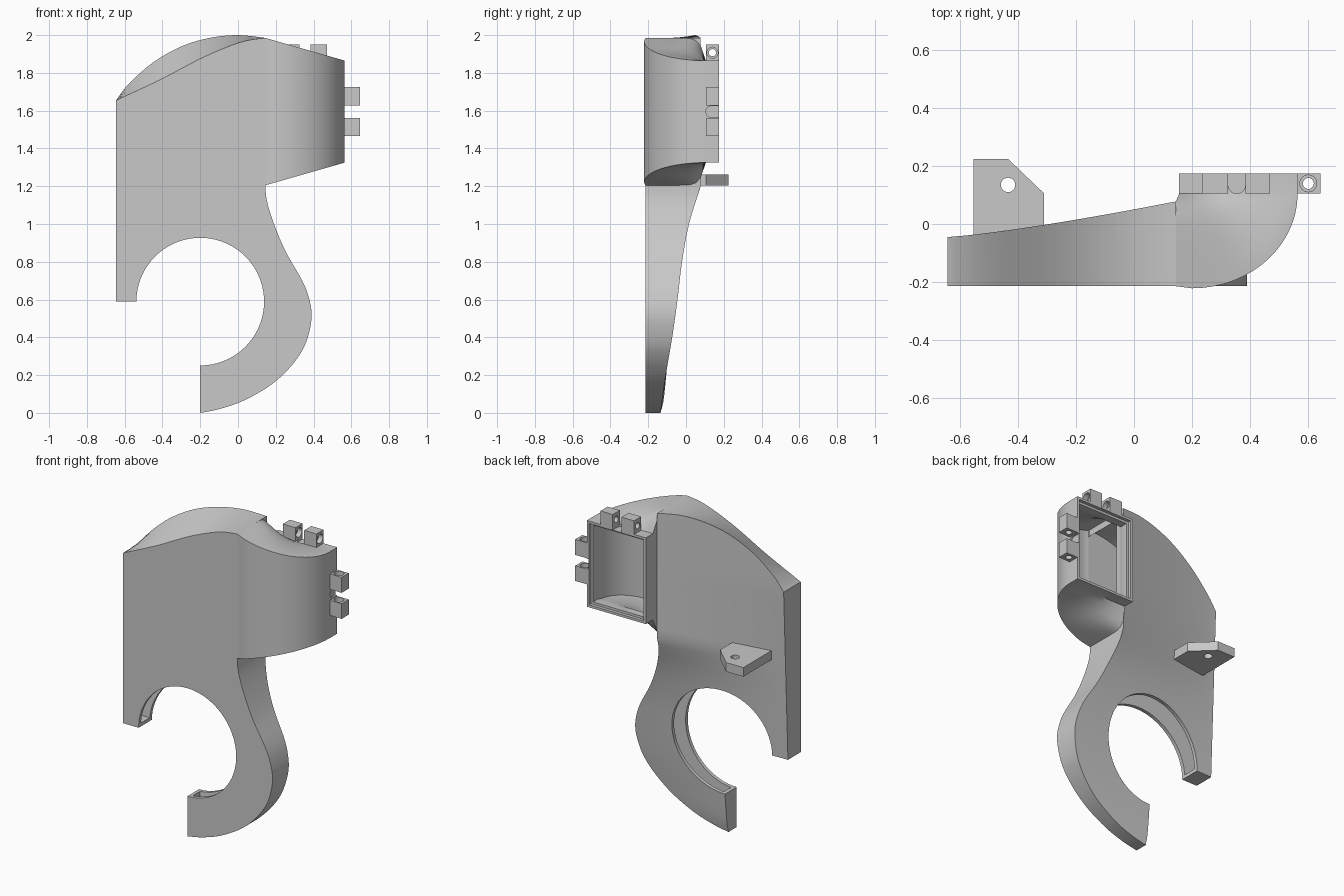
import bpy, bmesh, math
from mathutils import Vector

if "Cube" in bpy.data.objects:
    bpy.data.objects.remove(bpy.data.objects["Cube"])

GREY = (0.58, 0.58, 0.58, 1)
mat = bpy.data.materials.new("plain grey")
mat.use_nodes = True
mat.diffuse_color = GREY
mat.node_tree.nodes["Principled BSDF"].inputs["Base Color"].default_value = GREY


# ---------- helpers ----------
def finish(name, bm):
    bmesh.ops.recalc_face_normals(bm, faces=bm.faces)
    me = bpy.data.meshes.new(name)
    bm.to_mesh(me)
    bm.free()
    ob = bpy.data.objects.new(name, me)
    me.materials.append(mat)
    bpy.context.collection.objects.link(ob)
    return ob


def activate(ob):
    bpy.ops.object.select_all(action="DESELECT")
    ob.select_set(True)
    bpy.context.view_layer.objects.active = ob


def cut(ob, cutter):
    mod = ob.modifiers.new("cut", "BOOLEAN")
    mod.operation, mod.solver, mod.object = "DIFFERENCE", "EXACT", cutter
    activate(ob)
    bpy.ops.object.modifier_apply(modifier=mod.name)
    bpy.data.objects.remove(cutter)


def smooth(ob):
    activate(ob)
    bpy.ops.object.shade_smooth_by_angle(angle=math.radians(30))


def spline(pts, steps=5):
    p = [pts[0], *pts, pts[-1]]
    out = []
    for a, b, c, d in zip(p, p[1:], p[2:], p[3:]):
        for k in range(steps):
            t = k / steps
            out.append(tuple(0.5 * (2 * q + (r - o) * t + (2 * o - 5 * q + 4 * r - s) * t * t
                                    + (3 * q - o - 3 * r + s) * t ** 3)
                             for o, q, r, s in zip(a, b, c, d)))
    return out + [pts[-1]]


def interp(curve, v):
    if v <= curve[0][0]:
        return curve[0][1]
    for (a, fa), (b, fb) in zip(curve, curve[1:]):
        if v <= b:
            return fa + (fb - fa) * (v - a) / (b - a)
    return curve[-1][1]


def arc(cx, cy, rx, ry, a0, a1, n):
    return [(cx + rx * math.cos(math.radians(a0 + (a1 - a0) * i / n)),
             cy + ry * math.sin(math.radians(a0 + (a1 - a0) * i / n))) for i in range(n + 1)]


def prism(name, pts, axis, lo, hi):
    """Extrude a flat outline along an axis."""
    place = {"x": lambda p, h: (h, *p), "y": lambda p, h: (p[0], h, p[1]),
             "z": lambda p, h: (*p, h)}[axis]
    bm = bmesh.new()
    rings = [[bm.verts.new(place(p, h)) for p in pts] for h in (lo, hi)]
    for ring in rings:
        bm.faces.new(ring)
    for i in range(len(pts)):
        j = (i + 1) % len(pts)
        bm.faces.new((rings[0][i], rings[0][j], rings[1][j], rings[1][i]))
    return finish(name, bm)


def box(name, x, y, z):
    return prism(name, [(x[0], y[0]), (x[1], y[0]), (x[1], y[1]), (x[0], y[1])], "z", *z)


def rod(axis, a, b, r, lo, hi):
    return prism("cutter", arc(a, b, r, r, 0, 345, 23), axis, lo, hi)


# ---------- hollow main plate ----------
FRONT, JOIN, WALL = -0.215, 0.145, 0.022
dome = spline([(-0.645, 1.655), (-0.58, 1.74), (-0.45, 1.855), (-0.3, 1.94),
               (-0.15, 1.985), (0, 2.0), (JOIN, 1.985)])
brow = spline([(-0.645, 1.655), (-0.5, 1.722), (-0.38, 1.78), (-0.2, 1.875),
               (-0.05, 1.94), (0.05, 1.972), (JOIN, 1.985)])
neck = spline([(JOIN, 1.205), (0.15, 1.14), (0.17, 1.06), (0.21, 0.95), (0.26, 0.84),
               (0.34, 0.70), (0.375, 0.61), (0.39, 0.52), (0.375, 0.42), (0.34, 0.33),
               (0.27, 0.235), (0.17, 0.145), (0.03, 0.065), (-0.1, 0.02), (-0.2, 0)])
reach = [(z, x) for x, z in reversed(neck)]
depth = spline([(0, -0.135), (0.2, -0.107), (0.4, -0.073), (0.6, -0.045), (0.8, -0.021),
                (1.0, 0.016), (1.2, 0.078)])


def back(x, z):
    left = -0.045 - max(1.65 - z, 0) * 0.04
    u = min((x + 0.645) / (interp(reach, z) + 0.645), 1)
    return left + (interp(depth, z) - left) * u ** 1.25


def slab(name, pts, front, inset):
    """Flat front, gently twisted back, sloping crown."""
    ob = prism(name, pts, "y", front, 1)
    bm = bmesh.new()
    bm.from_mesh(ob.data)
    bpy.data.objects.remove(ob)
    for normal, lo, count in (((1, 0, 0), -0.62, 20), ((0, 0, 1), 0.05, 38)):
        for i in range(count):
            bmesh.ops.bisect_plane(bm, geom=bm.verts[:] + bm.edges[:] + bm.faces[:],
                                   dist=1e-5, plane_co=Vector(normal) * (lo + 0.0503 * i),
                                   plane_no=normal)
    for v in bm.verts:
        x, y, z = v.co
        if y > 0.5:
            v.co.y = back(x, z) - inset
        elif z > 1.2:
            v.co.z = 1.2 + (z - 1.2) * (interp(brow, x) - 1.2) / (interp(dome, x) - 1.2)
    return finish(name, bm)


def duct():
    """Air space inside the plate: opens into the chamber and as a slot in the round opening."""
    crown = [(x, z - 0.035) for x, z in dome if -0.615 < x < 0.13]
    side = []
    for (x0, z0), (x1, z1) in zip(neck, neck[1:]):
        d = Vector((x1 - x0, z1 - z0)).normalized() * WALL
        if x0 + d.y > -0.175:
            side.append((x0 + d.y, z0 - d.x))
    left = -0.645 + WALL
    pts = crown + [(0.18, 1.9), (0.18, 1.29)] + side
    pts += arc(-0.2, 0.589, 0.31, 0.31, -86, 176, 54)
    pts += [(left, 0.611), (left, crown[0][1] - 0.03)]
    return slab("cutter", pts, FRONT + WALL, WALL)


plate = slab("main_plate", dome + neck + arc(-0.2, 0.589, 0.338, 0.338, -90, 180, 54)
             + [(-0.645, 0.589)], FRONT, 0)
cut(plate, duct())
smooth(plate)

# ---------- curved chamber ----------
ROWS = 12


def shell(name, wall, end):
    """Quarter-round hood narrowing to a rectangular mouth, shrunk by a wall thickness."""
    rim = [(JOIN + wall, FRONT + wall), (0.178, FRONT - 0.004 + wall)]
    rim += arc(0.2, 0.105, 0.365 - wall, 0.327 - wall, -90, 0, 28)
    bm = bmesh.new()
    sheets = []
    for z0, sign, flat in ((1.985 - wall, -1, 1.865 - wall), (1.205 + wall, 1, 1.325 + wall)):
        sheet = []
        for x, y in rim:
            s = (x - JOIN) / 0.42
            edge = z0 + sign * 0.12 * s
            power = 1.3 + 11 * (1 - s) ** 4
            col = [bm.verts.new((x, y + (0.105 - y) * j / ROWS,
                                 flat + (edge - flat) * (1 - (j / ROWS) ** power)))
                   for j in range(ROWS)]
            mouth_x = max(x, JOIN + 0.011 + wall)
            sheet.append(col + [bm.verts.new((mouth_x, y, flat)) for y in (0.105, end)])
        for a, b in zip(sheet, sheet[1:]):
            for j in range(ROWS + 1):
                bm.faces.new((a[j], b[j], b[j + 1], a[j + 1]))
        sheets.append(sheet)
    top, bottom = sheets
    for i in range(len(rim) - 1):
        for j in (0, -1):
            bm.faces.new((top[i][j], top[i + 1][j], bottom[i + 1][j], bottom[i][j]))
    for i in (0, -1):
        for j in range(ROWS + 1):
            bm.faces.new((top[i][j], top[i][j + 1], bottom[i][j + 1], bottom[i][j]))
    bmesh.ops.remove_doubles(bm, verts=bm.verts, dist=1e-5)
    bmesh.ops.dissolve_degenerate(bm, edges=bm.edges, dist=1e-5)
    return finish(name, bm)


chamber = shell("curved_chamber", 0, 0.175)
cut(chamber, shell("cutter", 0.03, 0.25))
cut(chamber, duct())
cut(chamber, box("cutter", (0.171, 0.55), (0.155, 0.25), (1.34, 1.85)))
# shallow round-ended slots in the rim between the lugs
cut(chamber, prism("cutter", arc(0.355, 0.135, 0.03, 0.03, 180, 360, 12)
                   + [(0.385, 0.2), (0.325, 0.2)], "z", 1.853, 1.9))
cut(chamber, prism("cutter", arc(0.135, 1.595, 0.03, 0.03, 90, 270, 12)
                   + [(0.2, 1.565), (0.2, 1.625)], "x", 0.553, 0.6))
smooth(chamber)

# ---------- drilled and counterbored lugs around the chamber mouth ----------
for i, (lo, hi) in enumerate(((0.237, 0.325), (0.385, 0.47))):
    lug = box(f"top_lug_{i + 1}", (lo, hi), (0.105, 0.175), (1.855, 1.95))
    cut(lug, rod("x", 0.14, 1.907, 0.019, lo - 0.1, hi + 0.1))
    cut(lug, rod("x", 0.14, 1.907, 0.029, hi - 0.03, hi + 0.1))
    smooth(lug)
for i, (lo, hi) in enumerate(((1.465, 1.56), (1.628, 1.725))):
    lug = box(f"side_lug_{i + 1}", (0.555, 0.645), (0.105, 0.175), (lo, hi))
    cut(lug, rod("z", 0.602, 0.14, 0.019, lo - 0.1, hi + 0.1))
    cut(lug, rod("z", 0.602, 0.14, 0.029, hi - 0.03, hi + 0.1))
    smooth(lug)

# ---------- mounting tab on the back ----------
tab = prism("mounting_tab", [(-0.555, -0.06), (-0.31, -0.03), (-0.31, 0.105),
                             (-0.435, 0.225), (-0.555, 0.225)], "z", 1.205, 1.262)
cut(tab, rod("z", -0.435, 0.135, 0.025, 1.1, 1.4))
smooth(tab)
